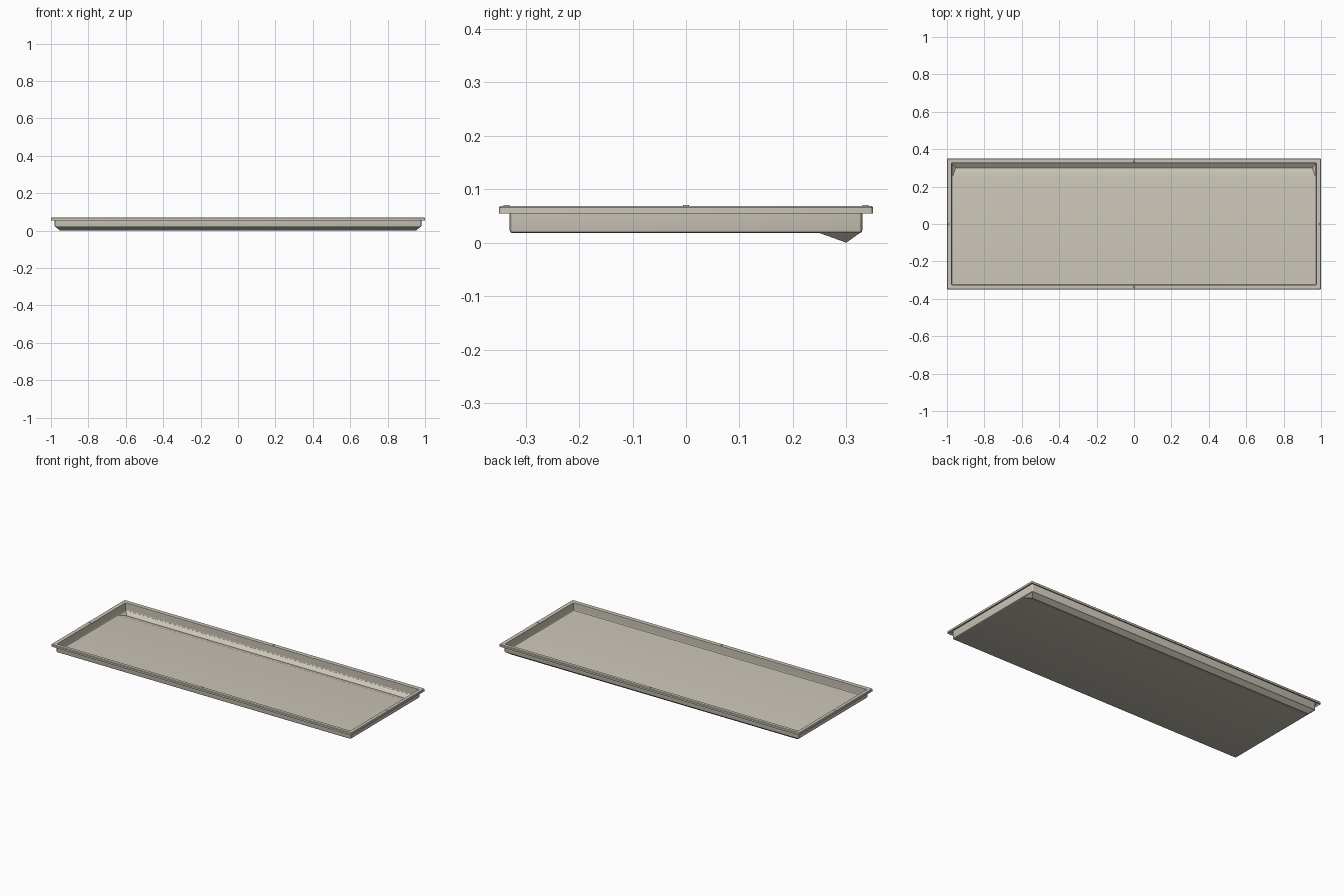
import bpy, bmesh, math

if "Cube" in bpy.data.objects:
    bpy.data.objects.remove(bpy.data.objects["Cube"])

mat = bpy.data.materials.new("warm_grey_beige")
mat.diffuse_color = (0.60, 0.565, 0.48, 1)
mat.use_nodes = True
mat.node_tree.nodes["Principled BSDF"].inputs["Base Color"].default_value = mat.diffuse_color
HX, HY = 1.0, 0.35


def finish(bm, name):
    bmesh.ops.recalc_face_normals(bm, faces=bm.faces)
    me = bpy.data.meshes.new(name)
    bm.to_mesh(me)
    bm.free()
    ob = bpy.data.objects.new(name, me)
    bpy.context.collection.objects.link(ob)
    me.materials.append(mat)
    bpy.ops.object.select_all(action='DESELECT')
    ob.select_set(True)
    bpy.context.view_layer.objects.active = ob
    bpy.ops.object.shade_smooth_by_angle(angle=math.radians(25))


def rounded_loop(bm, inset, z, r, steps=3):
    """Ring of vertices around a rounded rectangle."""
    hx, hy = HX - inset, HY - inset
    ring = []
    for i, (sx, sy) in enumerate([(1, 1), (-1, 1), (-1, -1), (1, -1)]):
        for k in range(steps + 1):
            a = math.pi / 2 * (i + k / steps)
            ring.append(bm.verts.new((sx * (hx - r) + r * math.cos(a),
                                      sy * (hy - r) + r * math.sin(a), z)))
    return ring


def floor_with_gutter(bm, ring, z, drop, margin):
    """Flat floor with a hipped V-shaped gutter along the back edge."""
    x, y = 0.974 - margin, 0.326 - margin
    mouth = [bm.verts.new((px, py, z)) for px, py in
             [(-x, 0.25), (x, 0.25), (x, y), (-x, y)]]
    edges = []
    for loop in (ring, mouth):
        for i, v in enumerate(loop):
            w = loop[(i + 1) % len(loop)]
            edges.append(bm.edges.get((v, w)) or bm.edges.new((v, w)))
    bmesh.ops.triangle_fill(bm, use_beauty=True, edges=edges, normal=(0, 0, 1))
    a = bm.verts.new((-0.953, 0.30, z - drop))
    b = bm.verts.new((0.953, 0.30, z - drop))
    m = mouth
    for f in ((m[0], m[1], b, a), (m[1], m[2], b), (m[2], m[3], a, b), (m[3], m[0], a)):
        bm.faces.new(f)


# Tray: wall and folded rim section as (inset, height, corner radius)
section = [(0.025, 0.018, 0.006), (0.021, 0.020, 0.008), (0.020, 0.024, 0.008),
           (0.020, 0.065, 0.008), (0.004, 0.065, 0.005), (0.004, 0.055, 0.005),
           (0.000, 0.055, 0.008), (0.000, 0.066, 0.008), (0.003, 0.069, 0.007),
           (0.021, 0.069, 0.005), (0.024, 0.067, 0.005), (0.024, 0.025, 0.005),
           (0.026, 0.0215, 0.004)]
bm = bmesh.new()
rings = [rounded_loop(bm, *p) for p in section]
for lo, hi in zip(rings, rings[1:]):
    n = len(lo)
    for i in range(n):
        j = (i + 1) % n
        bm.faces.new((lo[i], lo[j], hi[j], hi[i]))
floor_with_gutter(bm, rings[0], 0.018, 0.018, 0.001)
floor_with_gutter(bm, rings[-1], 0.0215, 0.017, 0.003)
finish(bm, "tray")

# Small locating studs at the middle of each rim side
for name, x, y in (("right_stud", 0.987, 0), ("left_stud", -0.987, 0),
                   ("back_stud", 0, 0.336), ("front_stud", 0, -0.336)):
    bm = bmesh.new()
    bmesh.ops.create_cone(bm, cap_ends=True, segments=16, radius1=0.0065,
                          radius2=0.005, depth=0.003)
    bmesh.ops.translate(bm, verts=bm.verts, vec=(x, y, 0.0692))
    finish(bm, name)
